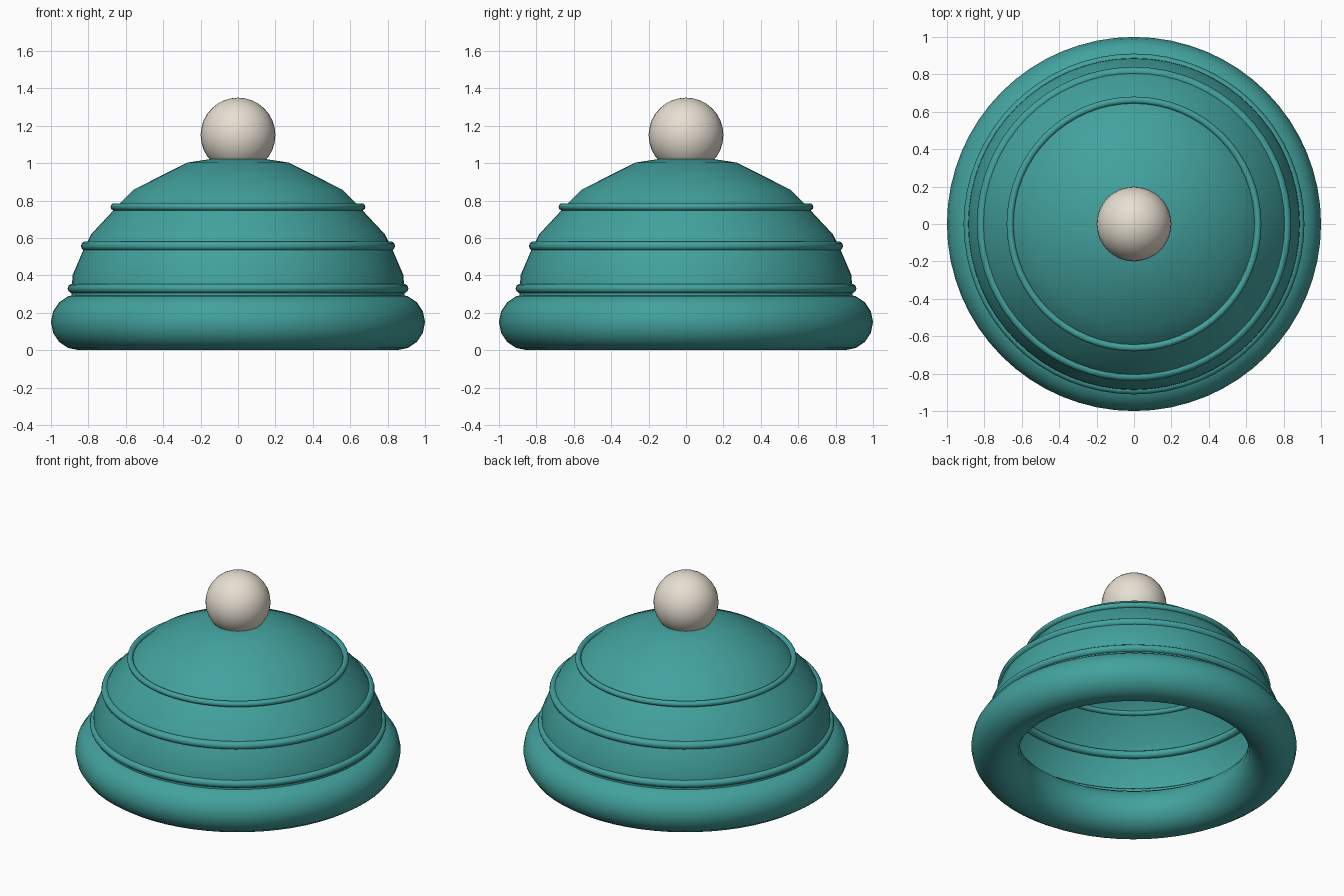
import bpy, bmesh, math

if "Cube" in bpy.data.objects:
    bpy.data.objects.remove(bpy.data.objects["Cube"])

def material(name, color):
    m = bpy.data.materials.new(name)
    m.diffuse_color = color
    m.use_nodes = True
    m.node_tree.nodes["Principled BSDF"].inputs["Base Color"].default_value = m.diffuse_color
    return m

teal = material("teal_knit", (0.055, 0.36, 0.34, 1))
cream = material("cream_wool", (0.80, 0.74, 0.64, 1))

def finish(obj, name, mat):
    obj.name = name
    obj.data.materials.append(mat)
    obj.data.polygons.foreach_set("use_smooth", [True] * len(obj.data.polygons))

def ring(name, major, minor, z, sides):
    bpy.ops.mesh.primitive_torus_add(major_radius=major, minor_radius=minor,
                                     major_segments=64, minor_segments=sides,
                                     location=(0, 0, z))
    finish(bpy.context.object, name, teal)

# Crown: thin open shell, lathed from its silhouette
profile = [(0, 1.028), (0.14, 1.023), (0.27, 1.003), (0.555, 0.86), (0.64, 0.775),
           (0.785, 0.62), (0.825, 0.54), (0.885, 0.40), (0.89, 0.28), (0.885, 0.24)]
bm = bmesh.new()
verts = [bm.verts.new((r, 0, z)) for r, z in profile]
edges = [bm.edges.new(pair) for pair in zip(verts, verts[1:])]
bmesh.ops.spin(bm, geom=verts + edges, cent=(0, 0, 0), axis=(0, 0, 1),
               angle=math.tau, steps=64)
bmesh.ops.remove_doubles(bm, verts=bm.verts, dist=1e-4)
bmesh.ops.recalc_face_normals(bm, faces=bm.faces)
if sum(f.normal.z for f in bm.faces) < 0:
    bmesh.ops.reverse_faces(bm, faces=bm.faces)
mesh = bpy.data.meshes.new("crown")
bm.to_mesh(mesh)
bm.free()
crown = bpy.data.objects.new("crown", mesh)
bpy.context.collection.objects.link(crown)
finish(crown, "crown", teal)

# Rolled brim
ring("brim", 0.85, 0.15, 0.15, 16)

# Raised bands around the crown
for i, (major, minor, z) in enumerate([(0.886, 0.025, 0.33),
                                       (0.815, 0.025, 0.557),
                                       (0.662, 0.019, 0.766)]):
    ring(f"band_{i + 1}", major, minor, z, 10)

# Pompom
bpy.ops.mesh.primitive_uv_sphere_add(segments=32, ring_count=16, radius=0.2,
                                     location=(0, 0, 1.15))
finish(bpy.context.object, "pompom", cream)
